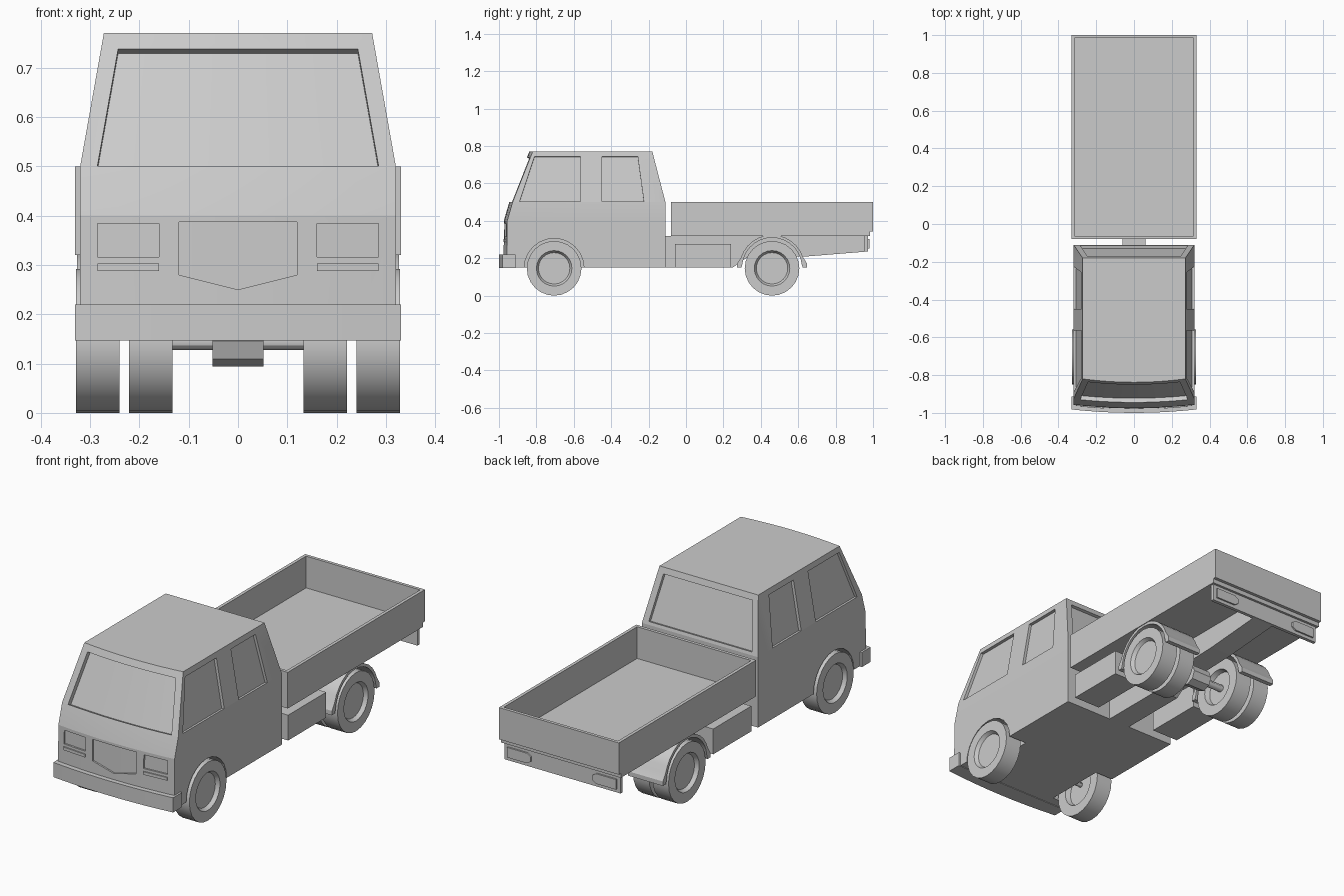
import bpy, bmesh, math
from mathutils import Vector, Matrix

if "Cube" in bpy.data.objects:
    bpy.data.objects.remove(bpy.data.objects["Cube"])


def finish(name, bm, smooth=None):
    bmesh.ops.recalc_face_normals(bm, faces=bm.faces)
    me = bpy.data.meshes.new(name)
    bm.to_mesh(me)
    bm.free()
    ob = bpy.data.objects.new(name, me)
    bpy.context.collection.objects.link(ob)
    if smooth:
        smooth_by_angle(ob, smooth)
    return ob


def smooth_by_angle(ob, deg):
    bpy.ops.object.select_all(action='DESELECT')
    ob.select_set(True)
    bpy.context.view_layer.objects.active = ob
    bpy.ops.object.shade_smooth_by_angle(angle=math.radians(deg))


def loft(name, loops, smooth=None):
    """Join closed loops of equal length and cap both ends."""
    bm = bmesh.new()
    rings = [[bm.verts.new(p) for p in loop] for loop in loops]
    n = len(rings[0])
    for a, b in zip(rings, rings[1:]):
        for i in range(n):
            j = (i + 1) % n
            bm.faces.new((a[i], a[j], b[j], b[i]))
    bm.faces.new(rings[0])
    bm.faces.new(rings[-1])
    return finish(name, bm, smooth)


def prism(name, yz, x0, x1, smooth=None):
    return loft(name, [[(x, y, z) for y, z in yz] for x in (x0, x1)], smooth)


def box(name, x0, x1, y0, y1, z0, z1):
    return prism(name, [(y0, z0), (y1, z0), (y1, z1), (y0, z1)], x0, x1)


def slab(name, low, high, inward, depth, out=0.03):
    """Thick panel following a strip of points between two edges."""
    d = Vector(inward).normalized()
    loops = [[Vector(a) - d * out, Vector(b) - d * out, Vector(b) + d * depth, Vector(a) + d * depth]
             for a, b in zip(low, high)]
    return loft(name, loops)


def lathe(name, profile, centre, steps=24):
    """Spin an (x, radius) profile about a crosswise axle."""
    bm = bmesh.new()
    vs = [bm.verts.new((x, 0, -r)) for x, r in profile]
    es = [bm.edges.new(p) for p in zip(vs, vs[1:])]
    bmesh.ops.spin(bm, geom=vs + es, axis=(1, 0, 0), cent=(0, 0, 0), angle=math.tau, steps=steps)
    bmesh.ops.remove_doubles(bm, verts=bm.verts, dist=1e-5)
    bm.transform(Matrix.Translation(centre))
    return finish(name, bm, 30)


def cut(ob, cutter):
    m = ob.modifiers.new("cut", 'BOOLEAN')
    m.operation, m.solver, m.object = 'DIFFERENCE', 'EXACT', cutter
    cutter.hide_render = True
    bpy.context.view_layer.objects.active = ob
    bpy.ops.object.modifier_apply(modifier=m.name)
    bpy.data.objects.remove(cutter)


AXLE_F, AXLE_R, HUB_Z, R = -0.705, 0.46, 0.146, 0.146
LEVELS = [(0.15, -0.977), (0.40, -0.974), (0.50, -0.945), (0.77, -0.838)]  # z, front y


def half_width(z):
    return 0.32 - max(0, z - 0.5) * 0.048 / 0.27


def front(x, z):
    """Point on the bowed cab front."""
    for (z0, y0), (z1, y1) in zip(LEVELS, LEVELS[1:]):
        if z <= z1:
            break
    y = y0 + (y1 - y0) * (z - z0) / (z1 - z0)
    return Vector((x, y + 0.018 * (x / half_width(z)) ** 2, z))


def span(a, b, n=8):
    return [a + (b - a) * i / n for i in range(n + 1)]


# Cab shell
loops = []
for z, _ in LEVELS:
    w, back = half_width(z), (-0.18 if z > 0.6 else -0.11)
    loops.append([front(x, z) for x in span(-w, w)] + [(w, back, z), (-w, back, z)])
cab = loft("cab", loops)

# Windscreen, rear window and grille recesses
cut(cab, slab("windscreen", [front(x, 0.501) for x in span(-0.285, 0.285)],
              [front(x, 0.738) for x in span(-0.243, 0.243)], (0, 0.93, -0.37), 0.024))
rear_y = lambda z: -0.11 - 0.07 * (z - 0.5) / 0.27
cut(cab, slab("rear_window", [(x, rear_y(0.515), 0.515) for x in (-0.285, 0.285)],
              [(x, rear_y(0.74), 0.74) for x in (-0.245, 0.245)], (0, -0.968, -0.251), 0.015))
gx = (-0.12, 0, 0.12)
cut(cab, slab("grille", [front(x, z) for x, z in zip(gx, (0.28, 0.25, 0.28))],
              [front(x, 0.387) for x in gx], (0, 1, 0), 0.008))

# Side windows, headlights, wheel arches
WINDOWS = [((-0.89, -0.565), (-0.81, -0.565)), ((-0.45, -0.225), (-0.45, -0.258))]
for s in (-1, 1):
    for low, high in WINDOWS:
        cut(cab, slab("side_window", [(s * half_width(0.502), y, 0.502) for y in low],
                      [(s * half_width(0.743), y, 0.743) for y in high], (-s * 0.984, 0, -0.175), 0.014))
    xs = (s * 0.16, s * 0.285)
    cut(cab, slab("headlight", [front(x, 0.316) for x in xs], [front(x, 0.384) for x in xs], (0, 1, 0), 0.008))
    arch = [(AXLE_F + 0.16 * math.cos(a), HUB_Z + 0.16 * math.sin(a)) for a in span(0, math.tau, 24)[:-1]]
    cut(cab, prism("arch", arch, s * 0.22, s * 0.4))
    # Indicator strips under the headlights
    slab("indicator", [front(x, 0.288) for x in xs], [front(x, 0.303) for x in xs], (0, 1, 0), 0.01, 0.006)
smooth_by_angle(cab, 12)

# Front bumper
bump = [(x, -1.0 + 0.018 * (x / 0.33) ** 2) for x in span(-0.33, 0.33)] + [(0.33, -0.912), (-0.33, -0.912)]
loft("front_bumper", [[(x, y, z) for x, y in bump] for z in (0.147, 0.22)], 12)

# Cargo bed
box("bed_floor", -0.33, 0.33, -0.08, 0.984, 0.32, 0.342)
box("bed_front_wall", -0.33, 0.33, -0.08, -0.064, 0.342, 0.5)
box("tailgate", -0.33, 0.33, 0.984, 1.0, 0.342, 0.5)
for s in (-1, 1):
    box("bed_side_wall", s * 0.314, s * 0.33, -0.064, 0.984, 0.342, 0.5)

# Chassis beam, axle and differential
prism("chassis_beam", [(-0.12, 0.15), (0.25, 0.15), (0.32, 0.2), (0.65, 0.21), (0.96, 0.235),
                       (0.96, 0.32), (-0.12, 0.32)], -0.06, 0.06)
lathe("rear_axle", [(-0.16, 0), (-0.16, 0.018), (0.16, 0.018), (0.16, 0)], (0, AXLE_R, HUB_Z), 12)
lathe("front_axle", [(-0.26, 0), (-0.26, 0.012), (0.26, 0.012), (0.26, 0)], (0, AXLE_F, HUB_Z + 0.02), 12)
lathe("differential", [(-0.052, 0), (-0.052, 0.052), (0.052, 0.052), (0.052, 0)], (0, AXLE_R, HUB_Z), 8)

# Rear light bar
box("rear_bar", -0.32, 0.32, 0.955, 0.972, 0.235, 0.32)

for s in (-1, 1):
    box("side_tank", s * 0.17, s * 0.318, -0.06, 0.24, 0.15, 0.276)
    slab("rear_light", [(s * x, 0.972, z) for x, z in ((0.3, 0.252), (0.19, 0.252), (0.17, 0.265))],
         [(s * x, 0.972, z) for x, z in ((0.3, 0.302), (0.19, 0.302), (0.17, 0.289))], (0, -1, 0), 0.004, 0.008)

    # Rear mudguard with flared lips
    arc = lambda r, t: [(AXLE_R + r * math.cos(a), 0.15 + r * math.sin(a)) for a in t]
    t = span(0.1, math.pi - 0.1, 14)
    guard = ([(AXLE_R + 0.187, 0.15), (AXLE_R + 0.187, 0.172)] + arc(0.175, t[1:-1])
             + [(AXLE_R - 0.187, 0.172), (AXLE_R - 0.187, 0.15), (AXLE_R - 0.164, 0.15)]
             + arc(0.16, t[::-1]) + [(AXLE_R + 0.164, 0.15)])
    prism("mudguard", guard, s * 0.133, s * 0.326, 30)

    # Wheels: single in front, twin at the rear
    for name, y, x in (("front_wheel", AXLE_F, 0.24), ("rear_outer_wheel", AXLE_R, 0.24),
                       ("rear_inner_wheel", AXLE_R, 0.133)):
        w = 0.088
        prof = [(w - 0.018, 0), (w - 0.018, 0.084), (w, 0.095), (w, R), (0, R), (0, 0.092), (0.025, 0.084), (0.025, 0)]
        lathe(name, [(s * (x + px), r) for px, r in prof], (0, y, HUB_Z))
